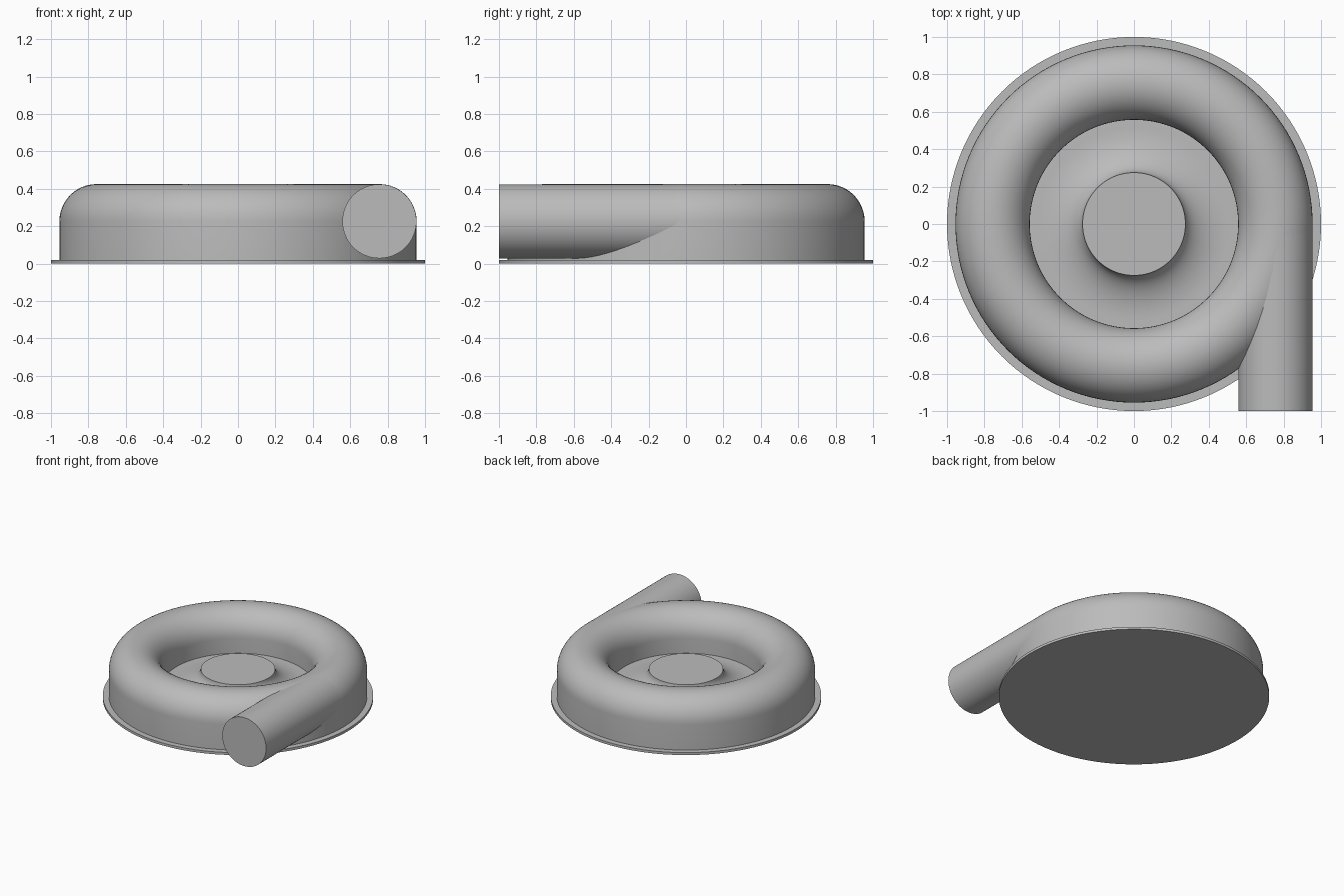
import bpy, bmesh, math
from mathutils import Matrix, Vector

cube = bpy.data.objects.get("Cube")
if cube:
    bpy.data.objects.remove(cube, do_unlink=True)

SEGMENTS = 128
RING, WALL, MID_Z = 0.756, 0.019, 0.226   # scroll centre radius, wall, height
OUTER = 0.199
INNER = OUTER - WALL
FLOOR, BASE = 0.105, 0.02

grey = bpy.data.materials.new("plain grey")
grey.use_nodes = True
colour = (0.5, 0.5, 0.5, 1)
grey.diffuse_color = colour
grey.node_tree.nodes["Principled BSDF"].inputs["Base Color"].default_value = colour


def finish(name, bm):
    bmesh.ops.remove_doubles(bm, verts=bm.verts, dist=1e-5)
    mesh = bpy.data.meshes.new(name)
    bm.to_mesh(mesh)
    bm.free()
    mesh.materials.append(grey)
    obj = bpy.data.objects.new(name, mesh)
    bpy.context.collection.objects.link(obj)
    return obj


def smooth(obj):
    bpy.ops.object.select_all(action='DESELECT')
    obj.select_set(True)
    bpy.context.view_layer.objects.active = obj
    bpy.ops.object.shade_smooth_by_angle(angle=math.radians(35))


def revolve(bm, profile, closed, inward=False):
    """Spin an (r, z) profile about the vertical axis."""
    new = [bm.verts.new((r, 0, z)) for r, z in profile]
    pairs = list(zip(new, new[1:] + new[:1])) if closed else list(zip(new, new[1:]))
    edges = [bm.edges.new(p) for p in pairs]
    bmesh.ops.spin(bm, geom=new + edges, cent=(0, 0, 0), axis=(0, 0, 1),
                   angle=math.tau, steps=SEGMENTS, use_merge=True)


def orient(bm):
    bmesh.ops.remove_doubles(bm, verts=bm.verts, dist=1e-5)
    bmesh.ops.recalc_face_normals(bm, faces=bm.faces)


def arch(radius, bottom):
    """Closed section: half circle on straight legs."""
    arc = [(RING + radius * math.cos(math.pi * i / 24),
            MID_Z + radius * math.sin(math.pi * i / 24)) for i in range(25)]
    return [(RING + radius, bottom)] + arc + [(RING - radius, bottom)]


def pipe(bm, radius, start, end, cap):
    """Cylinder along y through the outlet centre."""
    matrix = (Matrix.Translation((RING, (start + end) / 2, MID_Z))
              @ Matrix.Rotation(math.pi / 2, 4, 'X'))
    bmesh.ops.create_cone(bm, cap_ends=cap, segments=64, radius1=radius,
                          radius2=radius, depth=end - start, matrix=matrix)


# Scroll housing: solid ring with a hollow channel
bm = bmesh.new()
revolve(bm, arch(OUTER, BASE), True)
orient(bm)
outside = set(bm.faces)
channel = bmesh.new()
revolve(channel, arch(INNER, FLOOR), True)
orient(channel)
bmesh.ops.reverse_faces(channel, faces=channel.faces)
temp = bpy.data.meshes.new("channel_temp")
channel.to_mesh(temp)
channel.free()
bm.from_mesh(temp)
bpy.data.meshes.remove(temp)
housing = finish("scroll_housing", bm)

# Bore that opens the channel to the outlet
bm = bmesh.new()
pipe(bm, INNER + WALL / 2, -1.1, 0, True)
cutter = finish("outlet_bore_cutter", bm)
cutter.hide_render = True
cutter.hide_set(True)
cut = housing.modifiers.new("outlet opening", 'BOOLEAN')
cut.operation = 'DIFFERENCE'
cut.solver = 'EXACT'
cut.object = cutter
bpy.context.view_layer.update()
graph = bpy.context.evaluated_depsgraph_get()
result = bpy.data.meshes.new_from_object(housing.evaluated_get(graph))
housing.modifiers.clear()
housing.data = result
bpy.data.objects.remove(cutter, do_unlink=True)
smooth(housing)

# Straight outlet tube
bm = bmesh.new()
pipe(bm, OUTER - 0.001, -1, 0, False)
pipe(bm, INNER, -1, 0, False)
for y in (-1, 0):
    rim = [e for e in bm.edges if all(abs(v.co.y - y) < 1e-4 for v in e.verts)]
    bmesh.ops.bridge_loops(bm, edges=rim)
orient(bm)
smooth(finish("outlet_tube", bm))

# Round base plate
bm = bmesh.new()
revolve(bm, [(0, 0), (1, 0), (1, BASE), (0, BASE)], False)
orient(bm)
smooth(finish("base_plate", bm))

# Central hub flaring down to the floor
HUB_R, HUB_Z, FLARE = 0.275, 0.236, 0.24
flare = [(HUB_R + FLARE * (1 - math.cos(a)), HUB_Z - (HUB_Z - FLOOR) * math.sin(a))
         for a in (math.pi / 2 * i / 16 for i in range(17))]
bm = bmesh.new()
revolve(bm, [(0, HUB_Z)] + flare + [(RING - OUTER + 0.005, FLOOR),
                                    (RING - OUTER + 0.005, BASE), (0, BASE)], False)
orient(bm)
smooth(finish("hub", bm))
